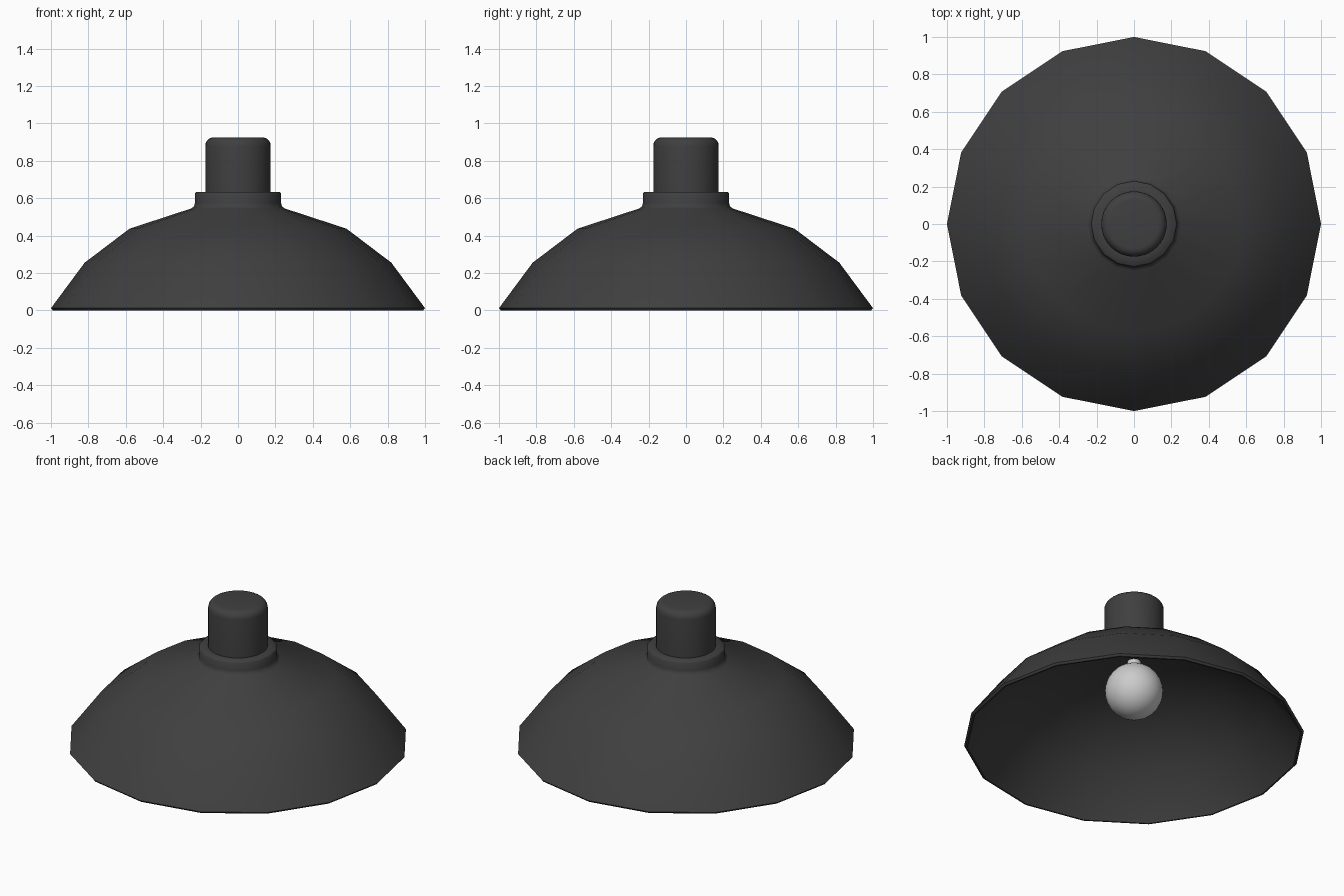
import bpy, bmesh, math

if "Cube" in bpy.data.objects:
    bpy.data.objects.remove(bpy.data.objects["Cube"])

dark = bpy.data.materials.new("dark_enamel")
dark.diffuse_color = (0.05, 0.05, 0.05, 1)
dark.use_nodes = True
dark.node_tree.nodes["Principled BSDF"].inputs["Base Color"].default_value = dark.diffuse_color


def lathe(name, profile, sides, mat=None, angle=40):
    """Revolve (radius, z) points around z; radius 0 becomes a pole."""
    bm = bmesh.new()
    rings = []
    for r, z in profile:
        if r == 0:
            rings.append([bm.verts.new((0, 0, z))] * sides)
        else:
            rings.append([bm.verts.new((r * math.cos(2 * math.pi * i / sides),
                                        r * math.sin(2 * math.pi * i / sides), z))
                          for i in range(sides)])
    for low, high in zip(rings, rings[1:]):
        for i in range(sides):
            j = (i + 1) % sides
            corners = list(dict.fromkeys((low[i], low[j], high[j], high[i])))
            bm.faces.new(corners)
    bmesh.ops.recalc_face_normals(bm, faces=bm.faces[:])
    mesh = bpy.data.meshes.new(name)
    bm.to_mesh(mesh)
    bm.free()
    ob = bpy.data.objects.new(name, mesh)
    bpy.context.collection.objects.link(ob)
    if mat:
        mesh.materials.append(mat)
    bpy.ops.object.select_all(action='DESELECT')
    ob.select_set(True)
    bpy.context.view_layer.objects.active = ob
    bpy.ops.object.shade_smooth_by_angle(angle=math.radians(angle))
    return ob


# Thin shade with inner lining, rolled rim and collar
lathe("shade", [
    (0, 0.53), (0.24, 0.525), (0.57, 0.42), (0.80, 0.243), (0.975, 0.01),
    (0.98, 0), (0.99, 0), (1.0, 0.012),
    (0.82, 0.255), (0.58, 0.437), (0.25, 0.545), (0.235, 0.557), (0.23, 0.575),
    (0.23, 0.625), (0.222, 0.634), (0.17, 0.634), (0, 0.634)], 16, dark, 50)

# Rounded socket housing on top
R, B = 0.175, 0.045
corner = [(R - B + B * math.cos(math.radians(a)), 0.925 - B + B * math.sin(math.radians(a)))
          for a in range(0, 91, 18)]
lathe("socket_housing", [(0, 0.60), (R, 0.60)] + corner + [(0, 0.925)], 32, dark)

# Light bulb and its stem
ball = [(0.17 * math.sin(math.pi * k / 16), 0.33 - 0.17 * math.cos(math.pi * k / 16))
        for k in range(1, 16)]
lathe("bulb", [(0, 0.16)] + ball + [(0, 0.50)], 32)
lathe("bulb_stem", [(0, 0.48), (0.04, 0.48), (0.04, 0.55), (0, 0.55)], 16)
